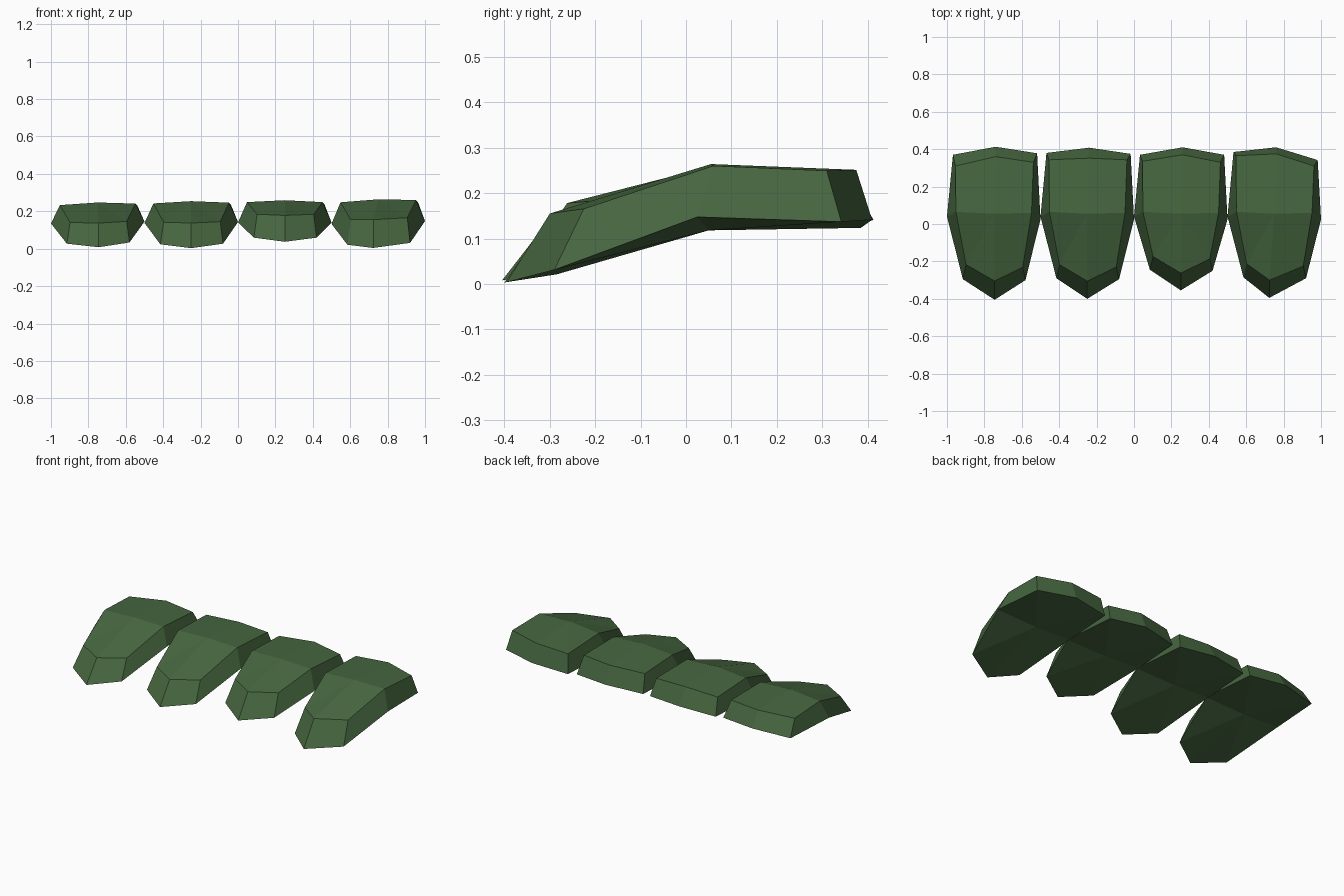
import bpy, bmesh

if "Cube" in bpy.data.objects:
    bpy.data.objects.remove(bpy.data.objects["Cube"])

green = bpy.data.materials.new("moss green")
green.diffuse_color = (0.062, 0.135, 0.051, 1)
green.use_nodes = True
green.node_tree.nodes["Principled BSDF"].inputs["Base Color"].default_value = green.diffuse_color


def plate(name, cx, tip, tip_in, back, back_in, lift, roll):
    """Bent, bevelled shield plate.
    tip / tip_in: (dx, y, z) of the lower and upper front points.
    back / back_in: y of the left corner, middle and right corner at the rear.
    lift raises the upper face, roll raises the right side over the left."""
    bm = bmesh.new()

    def v(x, y, z, r=1.0):
        return bm.verts.new((cx + x, y, z + roll * x * r))

    ty, tz = tip[1], tip[2]
    iy, iz = tip_in[1], tip_in[2]
    # lower outline, counter-clockwise from the front point
    low = [v(*tip, 0),
           v(0.17, ty + 0.105, tz + 0.022), v(0.25, 0.025, 0.14),
           v(0.232, back[2], 0.13), v(0.01, back[1], 0.141),
           v(-0.218, back[0], 0.13), v(-0.25, 0.04, 0.14),
           v(-0.165, ty + 0.11, tz + 0.022)]
    # upper outline, pulled in for the bevel
    top = [v(*tip_in, 0),
           v(0.155, iy + 0.075, iz + 0.006), v(0.202, 0.06, 0.237 + lift),
           v(0.212, back_in[2], 0.226 + lift), v(0.01, back_in[1], 0.234 + lift),
           v(-0.205, back_in[0], 0.226 + lift), v(-0.202, 0.065, 0.237 + lift),
           v(-0.148, iy + 0.088, iz + 0.006)]
    # centre points where the plate bends
    mid_top = v(0, 0.055, 0.247 + lift)
    mid_low = v(0, 0.05, 0.118)
    for i in range(8):
        j = (i + 1) % 8
        bm.faces.new((low[i], low[j], top[j], top[i]))
        bm.faces.new((top[i], top[j], mid_top))
        bm.faces.new((low[j], low[i], mid_low))
    bmesh.ops.recalc_face_normals(bm, faces=bm.faces)
    me = bpy.data.meshes.new(name)
    bm.to_mesh(me)
    bm.free()
    me.materials.append(green)
    bpy.context.collection.objects.link(bpy.data.objects.new(name, me))


# four plates side by side, each slightly different
plate("plate_1", -0.75, (0.005, -0.405, 0.008), (0.005, -0.305, 0.137),
      (0.37, 0.413, 0.378), (0.31, 0.36, 0.33), 0.0, 0.02)
plate("plate_2", -0.25, (0.0, -0.40, 0.003), (0.0, -0.305, 0.137),
      (0.38, 0.408, 0.375), (0.343, 0.352, 0.343), 0.007, 0.01)
plate("plate_3", 0.25, (0.0, -0.355, 0.037), (0.0, -0.262, 0.178),
      (0.37, 0.41, 0.37), (0.335, 0.37, 0.33), 0.012, 0.0)
plate("plate_4", 0.75, (-0.027, -0.395, 0.004), (-0.025, -0.30, 0.155),
      (0.385, 0.41, 0.342), (0.365, 0.375, 0.31), 0.017, 0.03)
